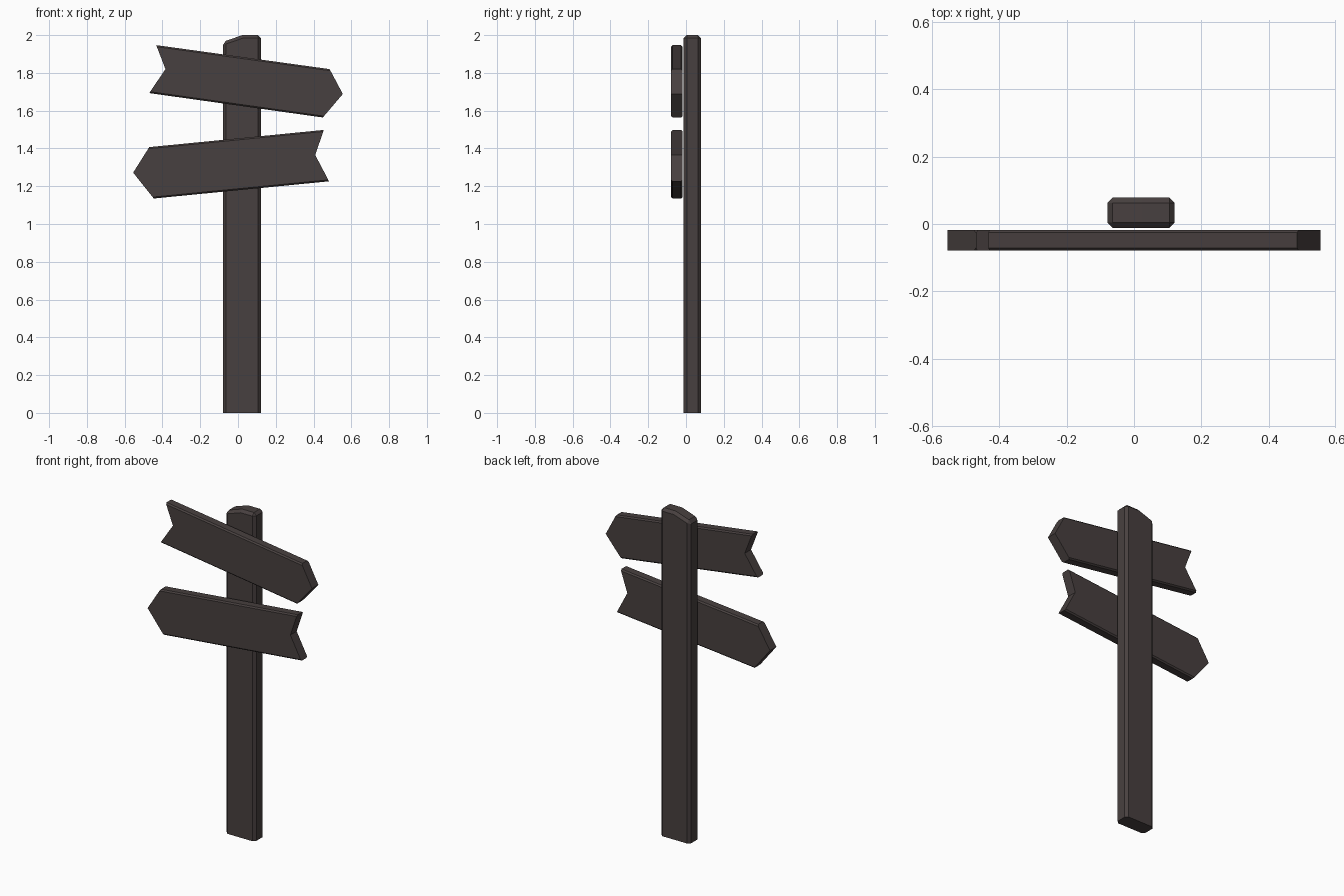
import bpy, bmesh

if "Cube" in bpy.data.objects:
    bpy.data.objects.remove(bpy.data.objects["Cube"])

wood = bpy.data.materials.new("dark_wood")
wood.diffuse_color = (0.064, 0.051, 0.050, 1)
wood.use_nodes = True
wood.node_tree.nodes["Principled BSDF"].inputs["Base Color"].default_value = wood.diffuse_color


def extruded_part(name, profile, y0, y1, width, pick):
    """Extrude an x-z profile from y0 to y1, then chamfer the picked edges."""
    bm = bmesh.new()
    front = bm.faces.new([bm.verts.new((x, y0, z)) for x, z in profile])
    ext = bmesh.ops.extrude_face_region(bm, geom=[front], use_keep_orig=True)
    for v in ext["geom"]:
        if isinstance(v, bmesh.types.BMVert):
            v.co.y = y1
    bmesh.ops.recalc_face_normals(bm, faces=bm.faces)
    bmesh.ops.bevel(bm, geom=[e for e in bm.edges if pick(e)], offset=width,
                    offset_type='OFFSET', segments=1, profile=0.5, affect='EDGES')
    bmesh.ops.recalc_face_normals(bm, faces=bm.faces)
    mesh = bpy.data.meshes.new(name)
    bm.to_mesh(mesh)
    bm.free()
    mesh.materials.append(wood)
    obj = bpy.data.objects.new(name, mesh)
    bpy.context.collection.objects.link(obj)
    return obj


def post_edge(e):
    # every sharp edge except those around the foot
    return e.calc_face_angle(0) > 0.7 and max(v.co.z for v in e.verts) > 0.01


def long_edge(e):
    # only the four long edges of a board
    return abs(e.verts[0].co.x - e.verts[1].co.x) > 0.5


# Upright post with a sloped top
extruded_part("post", [(-0.079, 0), (0.121, 0), (0.121, 2.0), (0.024, 2.0), (-0.079, 1.965)],
              -0.012, 0.079, 0.016, post_edge)

# Arrow boards: pointed at one end, notched at the other
extruded_part("upper_board", [(-0.433, 1.947), (-0.384, 1.82), (-0.47, 1.693),
                              (0.449, 1.564), (0.555, 1.688), (0.485, 1.82)],
              -0.079, -0.018, 0.008, long_edge)
extruded_part("lower_board", [(-0.47, 1.407), (-0.555, 1.272), (-0.446, 1.135),
                              (0.482, 1.226), (0.409, 1.365), (0.454, 1.498)],
              -0.079, -0.018, 0.008, long_edge)
